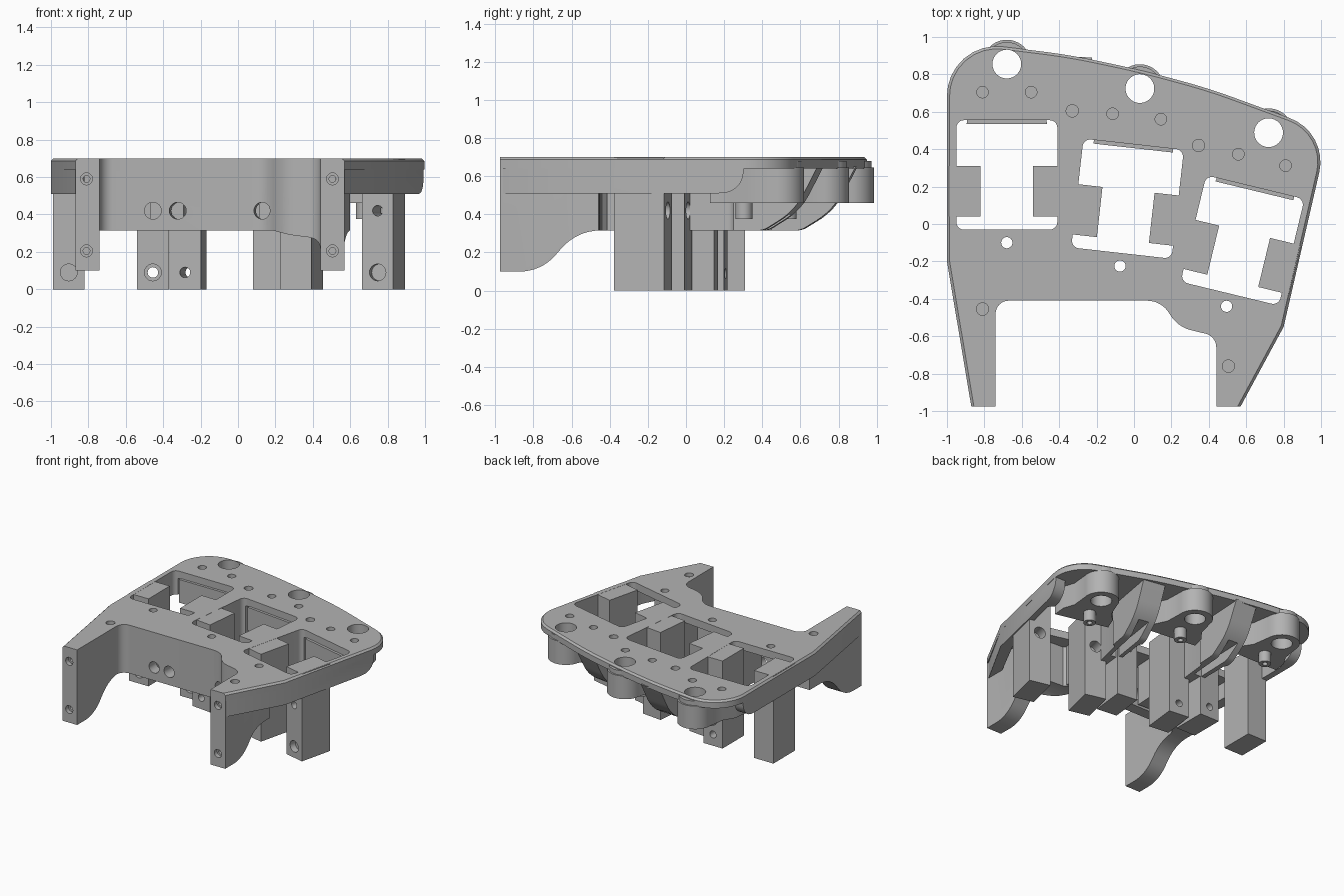
import bpy, bmesh, math
from mathutils import Matrix, Vector

cube = bpy.data.objects.get("Cube")
if cube:
    bpy.data.objects.remove(cube, do_unlink=True)

grey = bpy.data.materials.new("plain_grey")
grey.use_nodes = True
grey.diffuse_color = (0.45, 0.45, 0.45, 1)
grey.node_tree.nodes["Principled BSDF"].inputs["Base Color"].default_value = (0.45, 0.45, 0.45, 1)

IDENT = Matrix.Identity(4)
ALONG_X = Matrix(((0, 0, 1, 0), (1, 0, 0, 0), (0, 1, 0, 0), (0, 0, 0, 1)))  # profile (y, z)
ALONG_Y = Matrix(((0, 1, 0, 0), (0, 0, 1, 0), (1, 0, 0, 0), (0, 0, 0, 1)))  # profile (z, x)
TOP, UNDER = 0.70, 0.64


def fillet(corners, steps=8):
    """Round each corner (x, y, tangent length) with a circular arc."""
    out = []
    for i, c in enumerate(corners):
        p = Vector(c[:2])
        if len(c) < 3:
            out.append(p)
            continue
        u = (Vector(corners[i - 1][:2]) - p).normalized()
        v = (Vector(corners[(i + 1) % len(corners)][:2]) - p).normalized()
        a, b, w = p + u * c[2], p + v * c[2], math.sin(u.angle(v) / 2)
        for k in range(steps + 1):
            t = k / steps
            f, g, h = (1 - t) ** 2, 2 * w * t * (1 - t), t * t
            out.append((a * f + p * g + b * h) / (f + g + h))
    return out


def circle(x, y, r, n=32):
    return [(x + r * math.cos(math.tau * i / n), y + r * math.sin(math.tau * i / n)) for i in range(n)]


def rect(x0, x1, y0, y1):
    return [(x0, y0), (x1, y0), (x1, y1), (x0, y1)]


def prism(name, pts, z0, z1, matrix=IDENT, chamfer=None):
    bm = bmesh.new()
    low = [bm.verts.new((p[0], p[1], z0)) for p in pts]
    high = [bm.verts.new((p[0], p[1], z1)) for p in pts]
    bm.faces.new(low)
    bm.faces.new(high)
    for i in range(len(pts)):
        j = (i + 1) % len(pts)
        bm.faces.new((low[i], low[j], high[j], high[i]))
    bmesh.ops.recalc_face_normals(bm, faces=bm.faces)
    if chamfer:
        rim = [e for e in bm.edges if all(v in high for v in e.verts) and chamfer(e)]
        bmesh.ops.bevel(bm, geom=rim, offset=0.014, segments=1, affect='EDGES')
    bm.transform(matrix)
    bmesh.ops.recalc_face_normals(bm, faces=bm.faces)
    mesh = bpy.data.meshes.new(name)
    bm.to_mesh(mesh)
    bm.free()
    mesh.materials.append(grey)
    ob = bpy.data.objects.new(name, mesh)
    bpy.context.collection.objects.link(ob)
    return ob


def cut(ob, pts, z0, z1, matrix=IDENT, operation='DIFFERENCE'):
    tool = prism("cutter", pts, z0, z1, matrix)
    tool.hide_render = True
    mod = ob.modifiers.new("cut", 'BOOLEAN')
    mod.operation, mod.solver, mod.object = operation, 'EXACT', tool
    bpy.context.view_layer.objects.active = ob
    bpy.ops.object.modifier_apply(modifier=mod.name)
    bpy.data.objects.remove(tool, do_unlink=True)


# Three identical stations, each turned a little further
units = [Matrix.Translation((x, y, 0)) @ Matrix.Rotation(math.radians(-a), 4, 'Z')
         for x, y, a in ((-0.68, -0.10, 0), (-0.075, -0.225, 6.4), (0.495, -0.44, 13.6))]
window = fillet([p + (0.04,) for p in rect(-0.27, 0.27, 0.07, 0.655)], 5)
screws = [(-0.33, 0.605), (0.345, 0.42), (-0.81, -0.455), (0.505, -0.76)]


def cut_windows(ob):
    for m in units:
        cut(ob, window, -0.2, 1, m)
        cut(ob, circle(0, 0, 0.03), -0.2, 1, m)


def cut_bolts(ob, m, x, heights=(0.42, 0.09)):
    """Stepped bolt holes running front to back."""
    for z in heights:
        cut(ob, circle(z, x, 0.045, 24), -0.9, 0.19, m @ ALONG_Y)
        cut(ob, circle(z, x, 0.028, 24), -0.1, 0.6, m @ ALONG_Y)
        cut(ob, circle(z, x, 0.045, 24), 0.32, 0.6, m @ ALONG_Y)


# Top plate
front_edge = [(-0.74, -0.975), (-0.74, -0.41, 0.07), (0.15, -0.41, 0.08),
              (0.23, -0.55, 0.08), (0.44, -0.60, 0.06), (0.44, -0.975)]
outline = fillet(front_edge + [
    (0.57, -0.975), (0.80, -0.55), (1.04, 0.49, 0.22), (0.40, 0.725, 0.15), (0.03, 0.825, 0.15),
    (-0.35, 0.905, 0.15), (-1.0, 0.985, 0.3), (-1.0, -0.2), (-0.87, -0.975)])


def is_outer(e):
    a, b = (v.co for v in e.verts)
    front = a.y < -0.97 and b.y < -0.97
    inner = all(-0.75 < p.x < 0.45 and p.y < -0.3 for p in (a, b))
    return not (front or inner)


plate = prism("top_plate", outline, UNDER, TOP, chamfer=is_outer)
cut_windows(plate)
for m in units:
    cut(plate, circle(0, 0.955, 0.077), -0.2, 1, m)
    for x in (-0.13, 0.13):
        cut(plate, circle(x, 0.805, 0.031, 20), 0.66, 1, m)
for x, y in screws:
    cut(plate, circle(x, y, 0.033, 20), 0.67, 1)

# Front wall and legs, trimmed to a curved underside
frame = prism("front_wall_and_legs", fillet(front_edge + [
    (0.57, -0.975), (0.57, -0.62), (0.60, -0.46), (0.30, -0.44), (0.17, -0.32),
    (-0.87, -0.32), (-0.87, -0.975)]), 0.05, UNDER + 0.01)
side = fillet([(-1.1, 0.8), (-1.1, 0.10), (-0.76, 0.10, 0.11), (-0.57, 0.315, 0.12),
               (0, 0.315), (0, 0.8)])
cut(frame, side, -1.2, 1.2, ALONG_X, 'INTERSECT')
cut_windows(frame)
for m in units:
    for x in (-0.225, 0.225):
        cut(frame, circle(0.42, x, 0.045, 24), -0.9, 0.3, m @ ALONG_Y)
for x in (-0.81, 0.505):
    for z in (0.59, 0.205):
        cut(frame, circle(z, x, 0.032, 20), -1.1, -0.94, ALONG_Y)
        cut(frame, circle(z, x, 0.018, 20), -1.1, -0.8, ALONG_Y)

# Side skirts with a curved rear end
skirts = {
    "left_skirt": ([(0.57, -0.96), (0.80, -0.55), (0.99, 0.28), (0.994, 0.33), (0.91, 0.33),
                    (0.73, -0.5), (0.52, -0.9)], 0),
    "right_skirt": ([(-0.87, -0.96), (-0.82, -0.9), (-0.92, -0.2), (-0.92, 0.72),
                     (-0.995, 0.72), (-1, 0.66), (-1, -0.2)], 0.4)}
for name, (pts, shift) in skirts.items():
    skirt = prism(name, pts, 0.51, UNDER + 0.01)
    end = fillet([(0.16 + shift, 0.45), (0.16 + shift, 0.509), (0.29 + shift, 0.52, 0.09),
                  (0.31 + shift, 0.70), (0.6 + shift, 0.70), (0.6 + shift, 0.45)])
    cut(skirt, end, -1.2, 1.2, ALONG_X)
    cut_windows(skirt)

# Hanging mounting blocks, rear bosses and their pegs
for n, m in enumerate(units, 1):
    for tag, s in (("right", -1), ("left", 1)):
        block = prism(f"{tag}_block_{n}", rect(*sorted((s * 0.14, s * 0.31)), 0.14, 0.41), 0, TOP - 0.001, m)
        cut_bolts(block, m, s * 0.225)
    arc = [(0.13 * math.cos(math.pi * i / 20), 0.955 + 0.13 * math.sin(math.pi * i / 20)) for i in range(21)]
    boss = prism(f"boss_{n}", [(-0.215, 0.635), (0.215, 0.635), (0.2, 0.74), (0.15, 0.82)] + arc
                 + [(-0.15, 0.82), (-0.2, 0.74)], 0.46, UNDER + 0.005, m)
    cap = prism(f"boss_cap_{n}", circle(0, 0.955, 0.118), UNDER, 0.68, m)
    for ob in (boss, cap):
        cut(ob, circle(0, 0.955, 0.077), -0.2, 1, m)
    peg = prism(f"peg_{n}", circle(0, 0.765, 0.045), 0.375, 0.47, m)
    cut(peg, circle(0, 0.765, 0.02, 20), 0.2, 0.45, m)

# Ribs between the stations, grooved underneath
for n, ((x, y), angle) in enumerate(zip(screws[:2], (-3.2, -10)), 1):
    m = Matrix.Translation((x, y, 0)) @ Matrix.Rotation(math.radians(angle), 4, 'Z')
    length = -0.9 if n == 1 else -0.83
    profile = fillet([(length, 0.315), (0.0, 0.315, 0.03), (0.17, 0.42, 0.1), (0.29, UNDER + 0.01),
                      (length, UNDER + 0.01)])
    rib = prism(f"rib_{n}", profile, -0.09, 0.09, m @ ALONG_X)
    cut(rib, [(-0.03, -0.3), (0.03, -0.3), (0.05, 0.5), (-0.05, 0.5)], 0.2, 0.40, m)
    cut_windows(rib)

# Smooth the round surfaces, keep edges sharp
bpy.ops.object.select_all(action='DESELECT')
for ob in bpy.context.collection.objects:
    if ob.type == 'MESH' and grey.name in ob.data.materials:
        ob.select_set(True)
        bpy.context.view_layer.objects.active = ob
bpy.ops.object.shade_smooth_by_angle(angle=math.radians(30))
